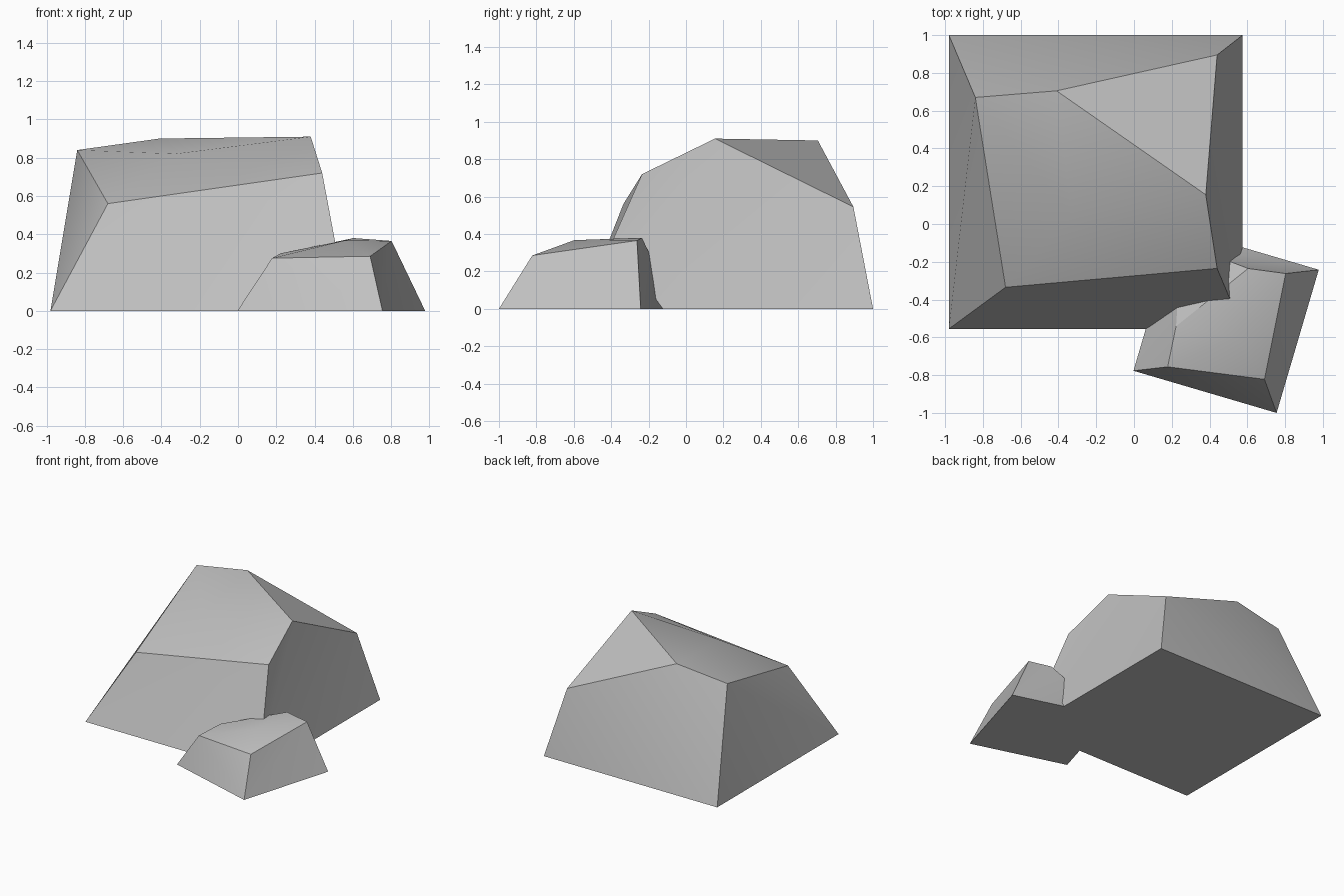
import bpy
import bmesh
from math import radians
from mathutils import Matrix, Vector

cube = bpy.data.objects.get("Cube")
if cube:
    bpy.data.objects.remove(cube, do_unlink=True)

# One stone grey for both rocks
stone = bpy.data.materials.new("stone_grey")
stone.use_nodes = True
GREY = (0.53, 0.53, 0.53, 1)
stone.diffuse_color = GREY
stone.node_tree.nodes["Principled BSDF"].inputs["Base Color"].default_value = GREY

# Shared plan: square footprint (w x y z corners) and the chipped crown above it
SIDE = 1.555
FOOT = dict(w=(0, 0), x=(SIDE, 0), y=(SIDE, SIDE), z=(0, SIDE))
CROWN = dict(a=(0.30, 0.22), b=(1.42, 0.32), c=(1.36, 0.71), d=(1.42, 1.45),
             e=(0.57, 1.26), f=(0.14, 1.225), p=(0.65, 0.60))
FACETS = ("zyxw "             # underside
          "wxb wba "          # front
          "xyd xdc xcb "      # right side
          "yzd zed zfe "      # back
          "zwf waf "          # left side
          "cde "              # chipped corner
          "abp bcp cep efp fap").split()  # gently domed top


def make_rock(name, heights, corner, angle, scale):
    bm = bmesh.new()
    verts = {k: bm.verts.new((*xy, 0)) for k, xy in FOOT.items()}
    for (key, xy), h in zip(CROWN.items(), heights):
        verts[key] = bm.verts.new((xy[0], xy[1], h / scale))
    for facet in FACETS:
        bm.faces.new([verts[k] for k in facet])
    bmesh.ops.recalc_face_normals(bm, faces=bm.faces[:])
    bm.transform(Matrix.Translation(Vector(corner))
                 @ Matrix.Rotation(radians(angle), 4, "Z")
                 @ Matrix.Scale(scale, 4))
    mesh = bpy.data.meshes.new(name)
    bm.to_mesh(mesh)
    bm.free()
    mesh.materials.append(stone)
    rock = bpy.data.objects.new(name, mesh)
    bpy.context.collection.objects.link(rock)

    # Soft shading inside each broad face, crisp main edges
    bpy.ops.object.select_all(action="DESELECT")
    rock.select_set(True)
    bpy.context.view_layer.objects.active = rock
    bpy.ops.object.shade_smooth_by_angle(angle=radians(30))


# Large boulder, and a smaller turned one tucked against its front corner
make_rock("large_rock", (0.56, 0.72, 0.91, 0.545, 0.90, 0.84, 0.82),
          (-0.98, -0.555, 0), 0, 1)
make_rock("small_rock", (0.285, 0.365, 0.38, 0.09, 0.30, 0.275, 0.367),
          (0.755, -1, 0), 73.6, 0.508)
